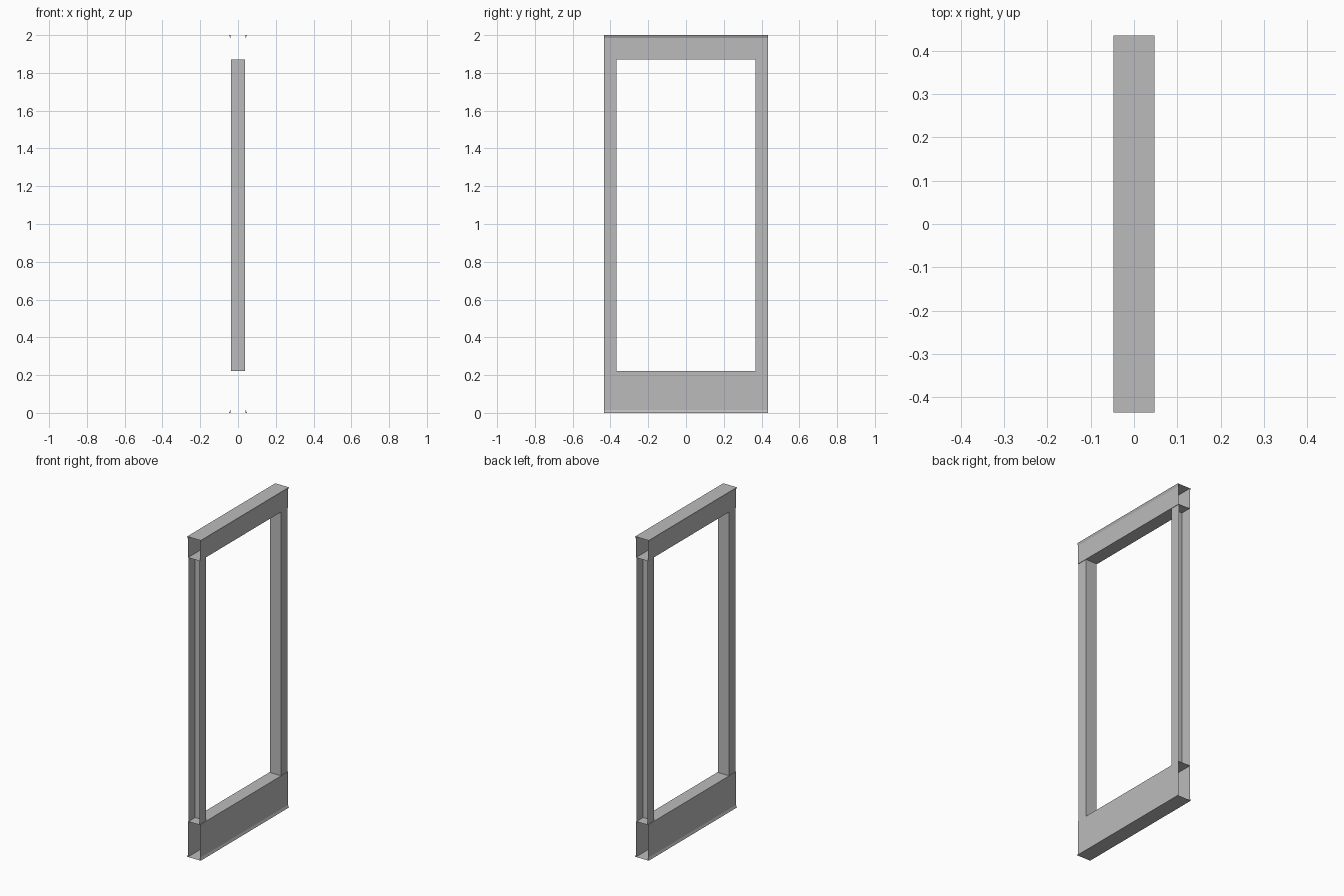
import bpy, bmesh

old = bpy.data.objects.get("Cube")
if old:
    bpy.data.objects.remove(old)

steel = bpy.data.materials.new("grey_steel")
steel.use_nodes = True
GREY = (0.5, 0.5, 0.5, 1)
steel.diffuse_color = GREY
steel.node_tree.nodes["Principled BSDF"].inputs["Base Color"].default_value = GREY

HALF = 0.435      # half depth of the frame
SILL, HEAD = 0.222, 1.87


def sheet(name, path, start, end, place, closed=False, caps=()):
    """Sweep a thin profile in a straight line; caps lists point indices filled at both ends."""
    bm = bmesh.new()
    rows = [[bm.verts.new(place(a, b, t)) for a, b in path] for t in (start, end)]
    n = len(path)
    for i in range(n if closed else n - 1):
        j = (i + 1) % n
        bm.faces.new((rows[0][i], rows[0][j], rows[1][j], rows[1][i]))
    for cap in caps:
        for row in rows:
            bm.faces.new([row[i] for i in cap])
    bmesh.ops.recalc_face_normals(bm, faces=bm.faces)
    mesh = bpy.data.meshes.new(name)
    bm.to_mesh(mesh)
    bm.free()
    mesh.materials.append(steel)
    obj = bpy.data.objects.new(name, mesh)
    bpy.context.collection.objects.link(obj)


# Open-ended hollow rails with a flared lip along the outer plate
def rail(name, outer, inner):
    wall, lip = 0.041, 0.047
    neck = outer + (0.015 if inner > outer else -0.015)
    box = [(-wall, inner), (wall, inner), (wall, neck), (lip, outer),
           (-lip, outer), (-wall, neck)]
    sheet(name, box, -HALF, HALF, lambda x, z, y: (x, y, z), closed=True)
    for side, label in ((1, "left"), (-1, "right")):
        tri = [(side * wall, neck), (side * lip, outer), (side * wall, outer)]
        sheet(name + "_lip_" + label, tri[1:] + tri[:1], -HALF, HALF,
              lambda x, z, y: (x, y, z), caps=[(0, 1, 2)])


rail("top_rail", 2.0, HEAD)
rail("bottom_rail", 0.0, SILL)

# Upright channels, open towards the outside
for side, label in ((-1, "front"), (1, "back")):
    w, web = 0.038, 0.368
    channel = [(-w, side * HALF), (-w, side * web), (w, side * web), (w, side * HALF)]
    sheet(label + "_post", channel, SILL, HEAD, lambda x, y, z: (x, y, z))
